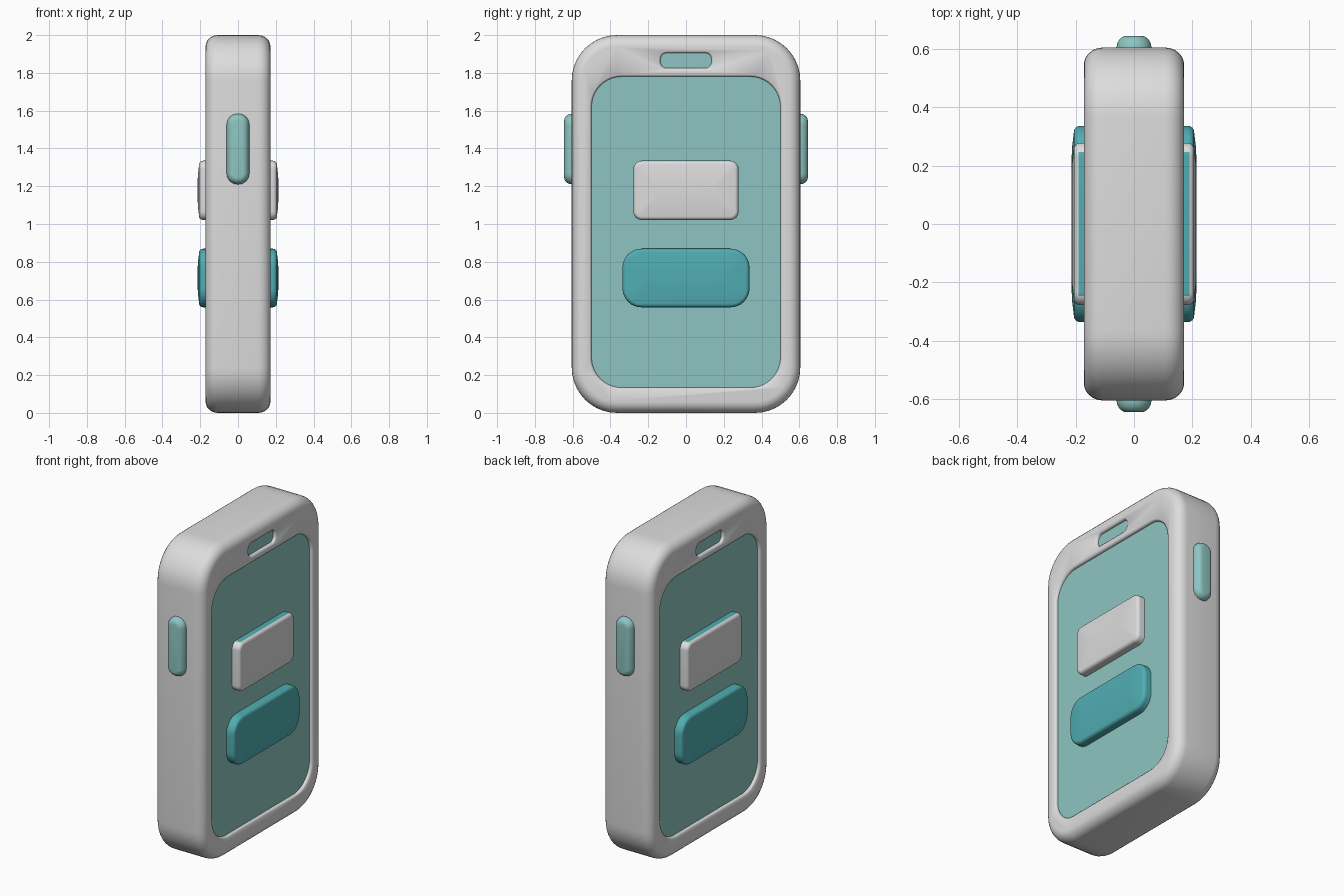
import bpy, bmesh, math
from mathutils import Vector

cube = bpy.data.objects.get("Cube")
if cube:
    bpy.data.objects.remove(cube, do_unlink=True)


def material(name, rgb):
    m = bpy.data.materials.new(name)
    m.use_nodes = True
    m.diffuse_color = (*rgb, 1)
    bsdf = m.node_tree.nodes["Principled BSDF"]
    bsdf.inputs["Base Color"].default_value = (*rgb, 1)
    bsdf.inputs["Roughness"].default_value = 0.6
    return m


white = material("soft white", (0.73, 0.72, 0.72))
pale_teal = material("pale teal", (0.27, 0.56, 0.54))
deep_teal = material("deep teal", (0.08, 0.42, 0.45))


def rounded_rect(half_w, half_h, radius, segments=10):
    """Outline of a rounded rectangle, counter-clockwise."""
    points = []
    for i, (sx, sy) in enumerate(((1, 1), (-1, 1), (-1, -1), (1, -1))):
        for k in range(segments + 1):
            a = math.pi / 2 * (i + k / segments)
            points.append((sx * (half_w - radius) + radius * math.cos(a),
                           sy * (half_h - radius) + radius * math.sin(a)))
    return points


def loft(name, mats, axis, side, z, size, radius, rings):
    """Stack rounded rectangles along x or y; each ring is (distance, inset)."""
    bm = bmesh.new()
    loops = []
    for dist, inset in rings:
        outline = rounded_rect(size[0] - inset, size[1] - inset, max(radius - inset, 0.006))
        loops.append([bm.verts.new(Vector((side * dist, u, z + v)) if axis == "x"
                                   else Vector((u, side * dist, z + v)))
                      for u, v in outline])
    n = len(loops[0])
    for a, b in zip(loops, loops[1:]):
        for i in range(n):
            j = (i + 1) % n
            bm.faces.new((a[i], a[j], b[j], b[i]))
    bm.faces.new(loops[0])
    bm.faces.new(loops[-1])
    bmesh.ops.recalc_face_normals(bm, faces=bm.faces)
    mesh = bpy.data.meshes.new(name)
    bm.to_mesh(mesh)
    bm.free()
    obj = bpy.data.objects.new(name, mesh)
    bpy.context.collection.objects.link(obj)
    for m in mats:
        mesh.materials.append(m)
    return obj


def round_over(end, depth, inset, steps=6):
    """Rings of a rounded edge that finishes at the given distance."""
    angles = [math.pi / 2 * k / steps for k in range(steps + 1)]
    return [(end - depth * (1 - math.sin(a)), inset * (1 - math.cos(a))) for a in angles]


def activate(obj):
    bpy.ops.object.select_all(action="DESELECT")
    obj.select_set(True)
    bpy.context.view_layer.objects.active = obj


def smooth(obj):
    activate(obj)
    bpy.ops.object.shade_smooth_by_angle(angle=math.radians(35))


# Thick rounded case
half = round_over(0.172, 0.065, 0.06)
body = loft("case", [white], "x", 1, 1.0, (0.605, 1.0), 0.24,
            [(-d, i) for d, i in reversed(half)] + half)

SCREEN = dict(z=0.957, size=(0.5, 0.823), radius=0.16)
SLOT = dict(z=1.865, size=(0.135, 0.04), radius=0.034)
FLOOR = 0.15

for side, label in ((1, "left"), (-1, "right")):
    # Softly flared recesses for the screen and the slot
    for spec in (SCREEN, SLOT):
        cutter = loft("recess_cutter", [white], "x", side, rings=[
            (FLOOR, 0), (0.160, 0), (0.168, -0.004), (0.174, -0.013), (0.2, -0.013)], **spec)
        cutter.hide_render = True
        mod = body.modifiers.new("recess", "BOOLEAN")
        mod.operation = "DIFFERENCE"
        mod.solver = "EXACT"
        mod.object = cutter
        activate(body)
        bpy.ops.object.modifier_apply(modifier=mod.name)
        bpy.data.objects.remove(cutter, do_unlink=True)

    # Coloured floors of the recesses
    for name, spec in (("screen", SCREEN), ("slot", SLOT)):
        loft(f"{name}_{label}", [pale_teal], "x", side,
             rings=[(FLOOR - 0.005, -0.003), (FLOOR + 0.003, -0.003)], **spec)

    # Raised cards on the screen, slightly crowned
    crown = [(0.13, 0)] + round_over(0.206, 0.022, 0.02) + [(0.212, 0.07), (0.215, 0.13)]
    upper = loft(f"upper_card_{label}", [white, deep_teal], "x", side,
                 1.178, (0.278, 0.157), 0.045, crown)
    for face in upper.data.polygons:
        if face.normal.z > 0.95:
            face.material_index = 1
    lower = loft(f"lower_card_{label}", [deep_teal], "x", side,
                 0.714, (0.336, 0.155), 0.1, crown)
    smooth(upper)
    smooth(lower)

smooth(body)

# Pill buttons on the two narrow sides
for side, label in ((-1, "front"), (1, "back")):
    button = loft(f"{label}_button", [pale_teal], "y", side, 1.397, (0.06, 0.187), 0.058,
                  [(0.56, 0)] + round_over(0.645, 0.042, 0.035))
    smooth(button)
